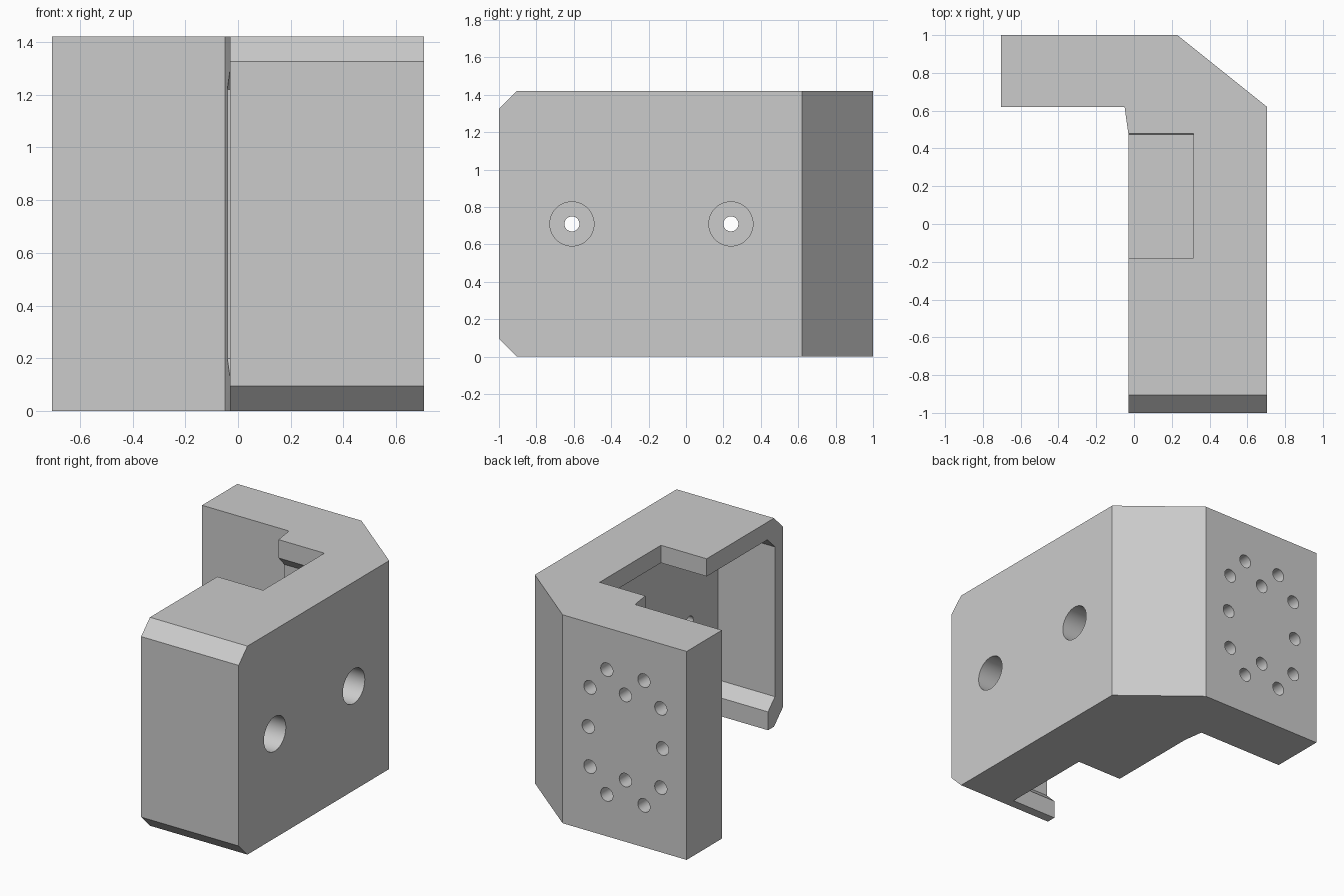
import bpy, bmesh, math
from mathutils import Matrix, Vector

cube = bpy.data.objects.get("Cube")
if cube:
    bpy.data.objects.remove(cube, do_unlink=True)

HEIGHT, MID_Z = 1.42, 0.71
BACK, FRONT = 1.0, -1.0
INNER_X, OUTER_X = -0.03, 0.705
POCKET_Y = -0.18          # centre of the pocket along the side plate

grey = bpy.data.materials.new("plain grey")
grey.use_nodes = True
grey.diffuse_color = (0.6, 0.6, 0.6, 1)
grey.node_tree.nodes["Principled BSDF"].inputs["Base Color"].default_value = (0.6, 0.6, 0.6, 1)


def make_object(name, bm):
    bmesh.ops.recalc_face_normals(bm, faces=bm.faces)
    mesh = bpy.data.meshes.new(name)
    bm.to_mesh(mesh)
    bm.free()
    mesh.materials.append(grey)
    obj = bpy.data.objects.new(name, mesh)
    bpy.context.collection.objects.link(obj)
    return obj


def prism(bm, points, direction):
    face = bm.faces.new([bm.verts.new(p) for p in points])
    new = bmesh.ops.extrude_face_region(bm, geom=[face])["geom"]
    verts = [v for v in new if isinstance(v, bmesh.types.BMVert)]
    bmesh.ops.translate(bm, verts=verts, vec=direction)


def box(bm, low, high):
    low, high = Vector(low), Vector(high)
    size = Matrix.Diagonal((*(high - low), 1))
    bmesh.ops.create_cube(bm, size=1, matrix=Matrix.Translation((low + high) / 2) @ size)


def cylinder(bm, start, end, radius, sides):
    start, end = Vector(start), Vector(end)
    axis = end - start
    turn = axis.to_track_quat("Z", "Y").to_matrix().to_4x4()
    bmesh.ops.create_cone(bm, cap_ends=True, segments=sides, radius1=radius, radius2=radius,
                          depth=axis.length, matrix=Matrix.Translation((start + end) / 2) @ turn)


def cut(target, name, bm):
    cutter = make_object(name, bm)
    cutter.hide_render = True
    mod = target.modifiers.new(name, "BOOLEAN")
    mod.operation, mod.solver, mod.object = "DIFFERENCE", "EXACT", cutter
    bpy.context.view_layer.objects.active = target
    bpy.ops.object.modifier_apply(modifier=name)
    bpy.data.objects.remove(cutter, do_unlink=True)


# Angled bracket body with chamfered front edges
bm = bmesh.new()
outline = [(-0.705, BACK), (0.23, BACK), (OUTER_X, 0.62), (OUTER_X, FRONT),
           (INNER_X, FRONT), (INNER_X, 0.48), (-0.05, 0.62), (-0.705, 0.62)]
prism(bm, [(x, y, 0) for x, y in outline], (0, 0, HEIGHT))
front_edges = [e for e in bm.edges
               if all(abs(v.co.y - FRONT) < 0.001 for v in e.verts)
               and abs(e.verts[0].co.z - e.verts[1].co.z) < 0.001]
bmesh.ops.bevel(bm, geom=front_edges, offset=0.095, segments=1, affect="EDGES")
bracket = make_object("bracket", bm)

# Pocket with chamfered corners, open on the inner side
half_y, half_z, chamfer = 0.735, 0.59, 0.08
corner = [(half_y, half_z - chamfer), (half_y - chamfer, half_z)]
quarters = []
for sy, sz in ((1, 1), (-1, 1), (-1, -1), (1, -1)):
    pair = [(sy * y, sz * z) for y, z in corner]
    quarters += pair if sy == sz else pair[::-1]
bm = bmesh.new()
prism(bm, [(-0.2, POCKET_Y + y, MID_Z + z) for y, z in quarters], (0.6, 0, 0))
cut(bracket, "pocket", bm)

# Staggered notches: rear half of the top lip, front half of the bottom lip
bm = bmesh.new()
box(bm, (-0.2, POCKET_Y, 1.2), (0.315, 0.48, 1.6))
cut(bracket, "top_notch", bm)
bm = bmesh.new()
box(bm, (-0.2, -0.84, -0.2), (0.315, POCKET_Y, 0.22))
cut(bracket, "bottom_notch", bm)

# Counterbored screw holes through the side plate
for y in (-0.61, 0.24):
    for name, depth, radius in (("counterbore", 0.16, 0.118), ("screw_hole", 0.5, 0.04)):
        bm = bmesh.new()
        cylinder(bm, (0.9, y, MID_Z), (OUTER_X - depth, y, MID_Z), radius, 48)
        cut(bracket, name, bm)

# Ring of blind holes in the rear face
spots = {(sx * x, sz * z) for x, z in ((0.14, 0.425), (0.267, 0.27), (0, 0.29), (0.28, 0))
         for sx in (1, -1) for sz in (1, -1)}
bm = bmesh.new()
for x, z in sorted(spots):
    cx, cz = x - 0.243, z + MID_Z
    cylinder(bm, (cx, BACK + 0.1, cz), (cx, BACK - 0.25, cz), 0.046, 32)
cut(bracket, "rear_holes", bm)

# Smooth hole walls, crisp flat edges
bpy.ops.object.select_all(action="DESELECT")
bracket.select_set(True)
bpy.context.view_layer.objects.active = bracket
bpy.ops.object.shade_smooth_by_angle(angle=math.radians(30))
